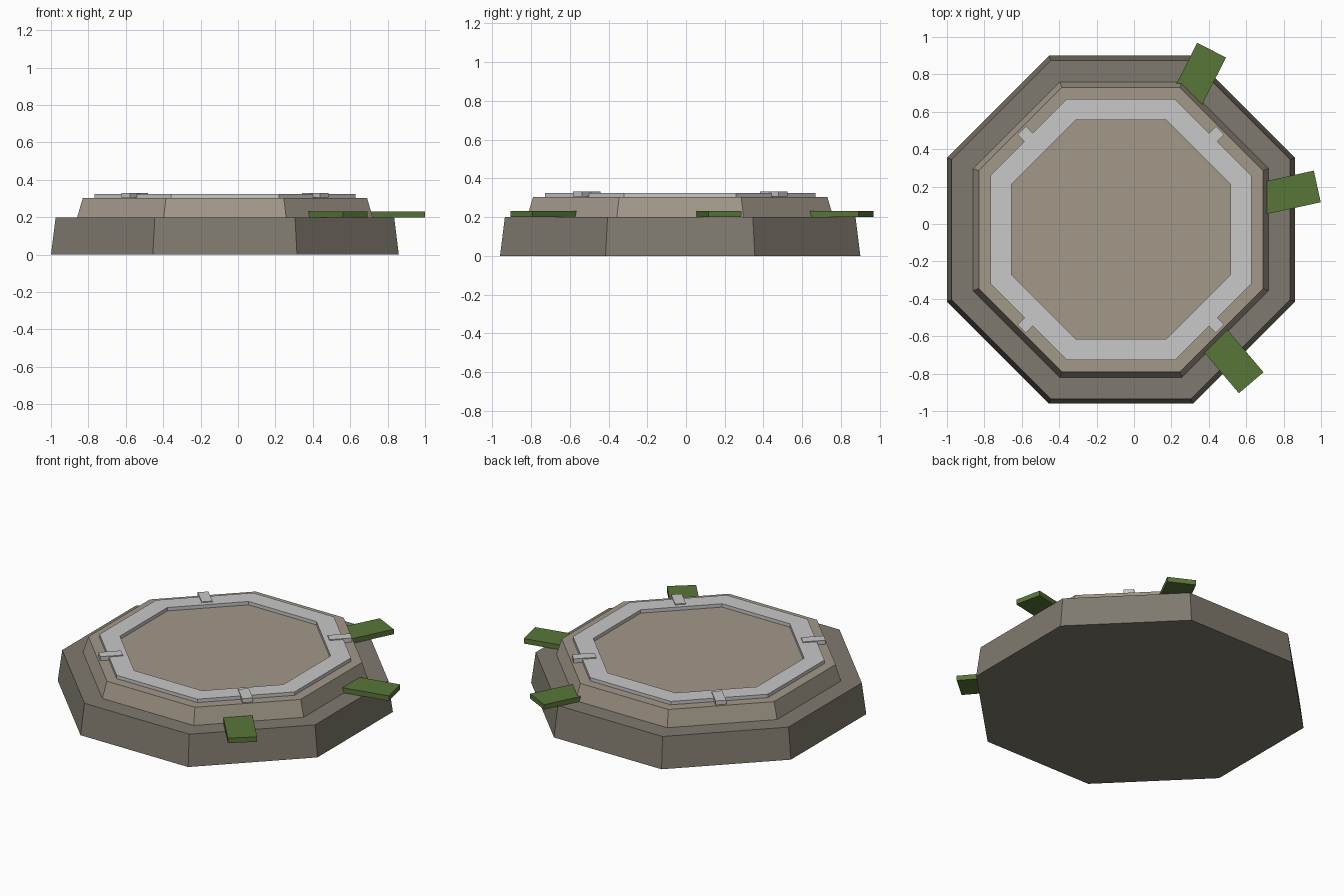
import bpy, bmesh
from math import cos, sin, pi, radians
from mathutils import Matrix, Vector

cube = bpy.data.objects.get("Cube")
if cube:
    bpy.data.objects.remove(cube, do_unlink=True)

CENTRE = Vector((-0.07, -0.03, 0))


def material(name, colour):
    mat = bpy.data.materials.new(name)
    mat.use_nodes = True
    mat.diffuse_color = (*colour, 1)
    mat.node_tree.nodes["Principled BSDF"].inputs["Base Color"].default_value = (*colour, 1)
    return mat


dark_stone = material("dark stone", (0.216, 0.195, 0.156))
light_stone = material("light stone", (0.36, 0.315, 0.25))
pale_metal = material("pale metal", (0.578, 0.578, 0.578))
leaf_green = material("leaf green", (0.098, 0.181, 0.04))


def finish(name, bm, mat):
    bmesh.ops.recalc_face_normals(bm, faces=bm.faces)
    mesh = bpy.data.meshes.new(name)
    bm.to_mesh(mesh)
    bm.free()
    mesh.materials.append(mat)
    obj = bpy.data.objects.new(name, mesh)
    obj.location = CENTRE
    bpy.context.collection.objects.link(obj)


def octagon(bm, apothem, z):
    """Eight vertices with flat sides facing the axes."""
    r = apothem / cos(pi / 8)
    angles = [pi / 8 + i * pi / 4 for i in range(8)]
    return [bm.verts.new((r * cos(a), r * sin(a), z)) for a in angles]


def bridge(bm, a, b):
    for i in range(8):
        j = (i + 1) % 8
        bm.faces.new((a[i], a[j], b[j], b[i]))


def tier(name, bottom, top, z0, z1, mat):
    bm = bmesh.new()
    low, high = octagon(bm, bottom, z0), octagon(bm, top, z1)
    bridge(bm, low, high)
    bm.faces.new(low[::-1])
    bm.faces.new(high)
    finish(name, bm, mat)


def radial_box(name, degrees, inner, outer, width, z0, z1, mat):
    """Box pointing outward from the centre at the given angle."""
    bm = bmesh.new()
    place = (Matrix.Rotation(radians(degrees), 4, "Z")
             @ Matrix.Translation(((inner + outer) / 2, 0, (z0 + z1) / 2))
             @ Matrix.Diagonal((outer - inner, width, z1 - z0, 1)))
    bmesh.ops.create_cube(bm, size=1, matrix=place)
    finish(name, bm, mat)


# Two tapered octagonal steps
tier("lower_step", 0.93, 0.905, 0, 0.2, dark_stone)
tier("upper_step", 0.79, 0.76, 0.2, 0.303, light_stone)

# Raised octagonal rim
bm = bmesh.new()
loops = [octagon(bm, a, z) for a, z in
         ((0.698, 0.303), (0.698, 0.325), (0.585, 0.325), (0.585, 0.303))]
for k in range(4):
    bridge(bm, loops[k], loops[(k + 1) % 4])
finish("rim", bm, pale_metal)

# Clips across the rim on the diagonal sides
for i in range(4):
    radial_box(f"rim_clip_{i + 1}", 45 + 90 * i, 0.615, 0.75, 0.064, 0.305, 0.331, pale_metal)

# Flat leaves lying on the lower step
for i, angle in enumerate((63.2, 12.4, -49.6)):
    radial_box(f"leaf_{i + 1}", angle, 0.76, 1.075, 0.173, 0.2, 0.232, leaf_green)
